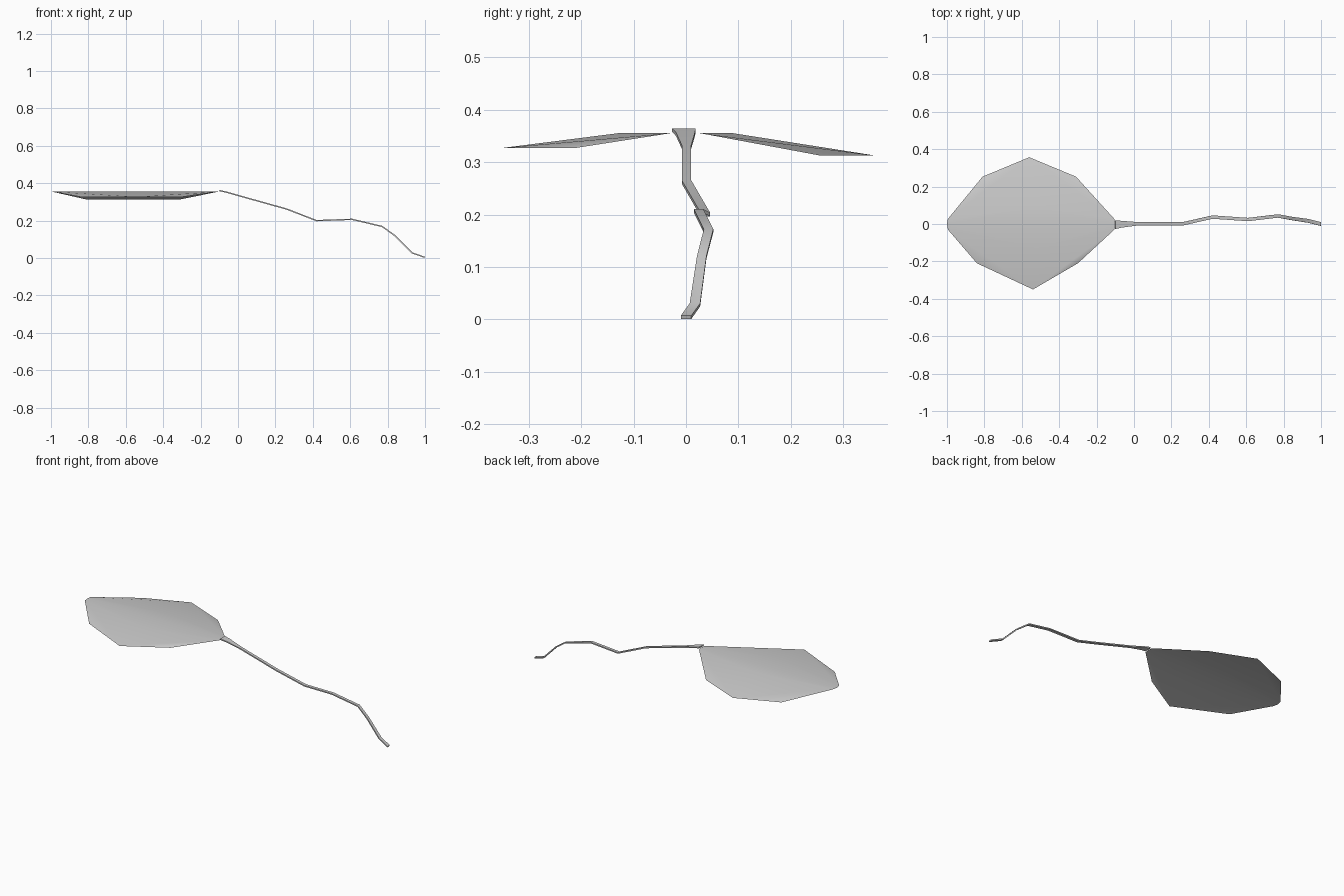
import bpy, bmesh
from mathutils import Vector

if "Cube" in bpy.data.objects:
    bpy.data.objects.remove(bpy.data.objects["Cube"], do_unlink=True)

# Single neutral grey
grey = bpy.data.materials.new("neutral_grey")
grey.use_nodes = True
colour = (0.6, 0.6, 0.6, 1)
grey.diffuse_color = colour
grey.node_tree.nodes["Principled BSDF"].inputs["Base Color"].default_value = colour


def make(name, bm, angle):
    mesh = bpy.data.meshes.new(name)
    bm.to_mesh(mesh)
    bm.free()
    mesh.materials.append(grey)
    ob = bpy.data.objects.new(name, mesh)
    bpy.context.collection.objects.link(ob)
    bpy.ops.object.select_all(action="DESELECT")
    ob.select_set(True)
    bpy.context.view_layer.objects.active = ob
    bpy.ops.object.shade_smooth_by_angle(angle=angle)
    return ob


# Leaf blade: flat central panel with a drooping fan on each side
top = 0.355
bm = bmesh.new()
tip = bm.verts.new((-1, 0, top))
base = bm.verts.new((-0.10, 0, top))
sides = (
    (0.027, 0.09, 0.313, ((-0.81, 0.253), (-0.56, 0.357), (-0.31, 0.253))),
    (-0.030, -0.13, 0.327, ((-0.84, -0.21), (-0.54, -0.35), (-0.30, -0.21))),
)
for corner, ridge, droop, rim in sides:
    a = bm.verts.new((-0.995, corner, top))
    b = bm.verts.new((-0.105, corner, top))
    r = bm.verts.new((-0.52, ridge, top))
    p, q, s = [bm.verts.new((x, y, droop)) for x, y in rim]
    for face in ((tip, a, r), (tip, r, base), (base, r, b),
                 (a, p, q), (a, q, r), (r, q, b), (b, q, s)):
        f = bm.faces.new(face)
        f.normal_update()
        if f.normal.z < 0:
            f.normal_flip()
make("leaf_blade", bm, 0.8)

# Stem: a rectangular section swept along a bent path, flared at the leaf
path = [(-0.10, -0.004, 0.361, 0.045), (-0.065, -0.001, 0.353, 0.036),
        (0.02, 0.001, 0.329, 0.018), (0.26, 0.001, 0.262, 0.018),
        (0.42, 0.037, 0.200, 0.018), (0.61, 0.024, 0.207, 0.018),
        (0.77, 0.043, 0.169, 0.018), (0.84, 0.030, 0.119, 0.018),
        (0.93, 0.017, 0.028, 0.020), (0.998, 0.0, 0.004, 0.020)]
points = [Vector(p[:3]) for p in path]
bm = bmesh.new()
rings = []
for i, p in enumerate(points):
    along = points[min(i + 1, len(points) - 1)] - points[max(i - 1, 0)]
    across = Vector((0, path[i][3] / 2, 0))
    up = along.cross(across).normalized() * 0.0035
    rings.append([bm.verts.new(p + across * u + up * v)
                  for u, v in ((1, 1), (1, -1), (-1, -1), (-1, 1))])
for r0, r1 in zip(rings, rings[1:]):
    for k in range(4):
        n = (k + 1) % 4
        bm.faces.new((r0[k], r0[n], r1[n], r1[k]))
bm.faces.new(rings[0])
bm.faces.new(rings[-1])
bmesh.ops.recalc_face_normals(bm, faces=bm.faces[:])
make("stem", bm, 0.7)
